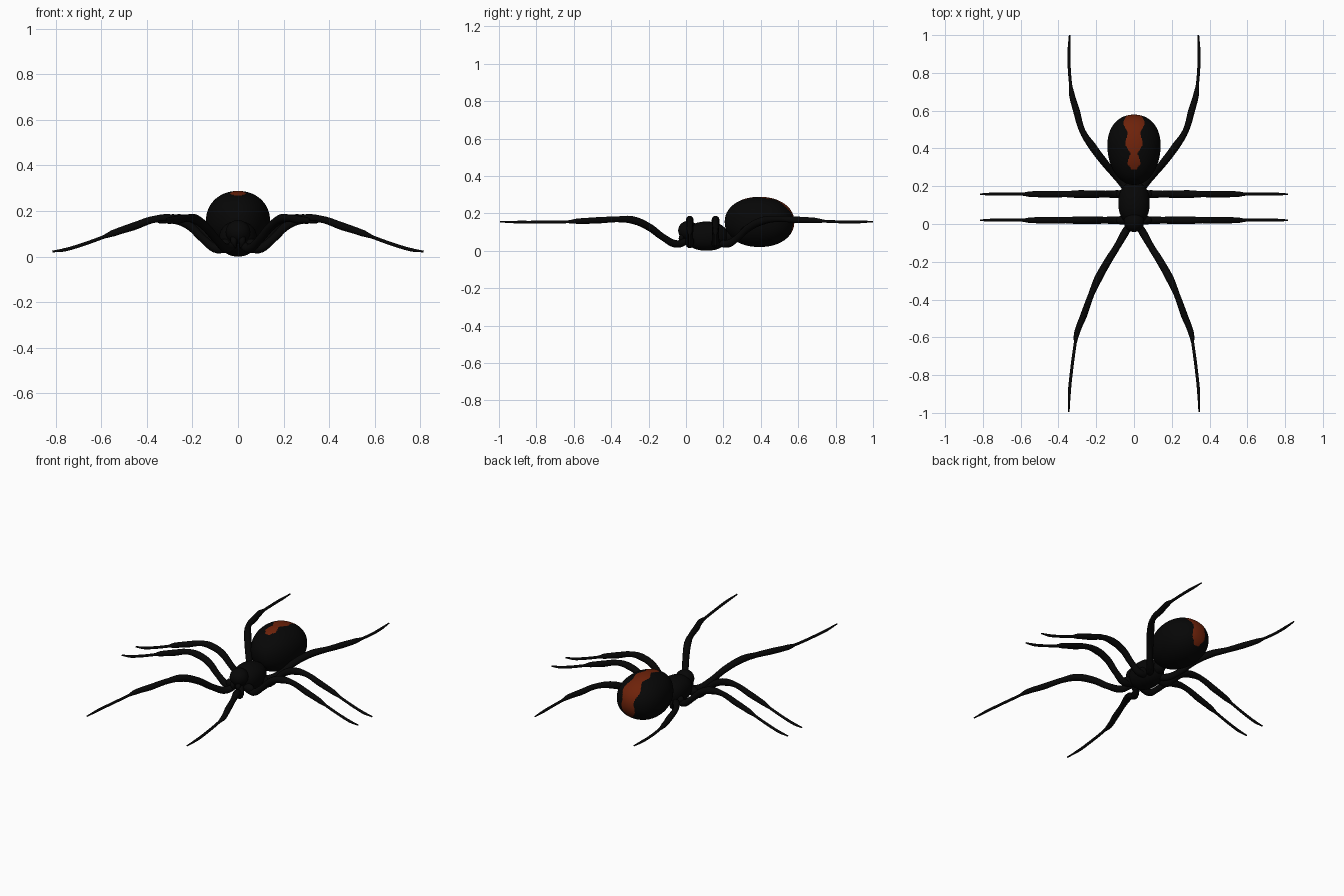
import bpy, bmesh, math
from mathutils import Vector

cube = bpy.data.objects.get("Cube")
if cube:
    bpy.data.objects.remove(cube, do_unlink=True)


def material(name, rgb):
    m = bpy.data.materials.new(name)
    m.use_nodes = True
    m.diffuse_color = (*rgb, 1)
    m.node_tree.nodes["Principled BSDF"].inputs["Base Color"].default_value = (*rgb, 1)
    return m


BLACK = material("glossy black", (0.002, 0.002, 0.002))
RED = material("stripe red", (0.155, 0.016, 0.003))


def ellipsoid(name, centre, radii, segments=32, rings=20, power=2.0):
    """Rounded body whose poles lie on the x axis; power above 2 makes it boxier."""
    bm = bmesh.new()
    bmesh.ops.create_uvsphere(bm, u_segments=segments, v_segments=rings, radius=1)
    for v in bm.verts:
        p = Vector((v.co.z, v.co.x, v.co.y))
        p /= sum(abs(c) ** power for c in p) ** (1 / power)
        v.co = [c + r * k for c, r, k in zip(centre, radii, p)]
    bmesh.ops.recalc_face_normals(bm, faces=bm.faces)
    for f in bm.faces:
        f.smooth = True
    mesh = bpy.data.meshes.new(name)
    bm.to_mesh(mesh)
    bm.free()
    mesh.materials.append(BLACK)
    obj = bpy.data.objects.new(name, mesh)
    bpy.context.collection.objects.link(obj)
    return obj


def limb(name, points, radii, side):
    """Smooth tapering tube through the points, mirrored by side."""
    curve = bpy.data.curves.new(name, "CURVE")
    curve.dimensions = "3D"
    curve.bevel_depth = 1
    curve.bevel_resolution = 3
    curve.resolution_u = 6
    curve.use_fill_caps = True
    spline = curve.splines.new("BEZIER")
    spline.bezier_points.add(len(points) - 1)
    for bp, (x, y, z), r in zip(spline.bezier_points, points, radii):
        bp.co = (x * side, y, z)
        bp.radius = r
        bp.handle_left_type = bp.handle_right_type = "AUTO"
    curve.materials.append(BLACK)
    obj = bpy.data.objects.new(name, curve)
    bpy.context.collection.objects.link(obj)


# Stripe outline: angle from straight up towards the back, and half width there
STRIPE = [(-44, 0.014), (-30, 0.034), (-8, 0.021), (14, 0.045), (36, 0.035),
          (62, 0.057), (82, 0.04), (100, 0.045), (118, 0.018)]


def stripe_half_width(angle):
    for (a, wa), (b, wb) in zip(STRIPE, STRIPE[1:]):
        if a <= angle < b:
            t = (angle - a) / (b - a)
            return wa + (wb - wa) * t * t * (3 - 2 * t)
    return 0


# Abdomen, narrower towards the waist, with the stripe along the top and back
abdomen_centre = Vector((0, 0.393, 0.154))
abdomen = ellipsoid("abdomen", abdomen_centre, (0.14, 0.186, 0.134), 160, 110, 2.12)
for v in abdomen.data.vertices:
    v.co.x *= 1 + 0.1 * (v.co.y - abdomen_centre.y) / 0.186
abdomen.data.materials.append(RED)
for f in abdomen.data.polygons:
    d = f.center - abdomen_centre
    angle = math.degrees(math.atan2(d.y, d.z))
    if abs(d.x) < stripe_half_width(angle):
        f.material_index = 1

# Front body, head and waist
ellipsoid("thorax", (0, 0.11, 0.078), (0.083, 0.115, 0.078), power=2.2)
ellipsoid("head", (0, 0.012, 0.108), (0.054, 0.054, 0.052))
ellipsoid("waist", (0, 0.215, 0.075), (0.035, 0.05, 0.035))

# Legs: each path runs from hip to tip
side_path = [(0.03, 0.05), (0.09, 0.034), (0.15, 0.075), (0.22, 0.14), (0.29, 0.165), (0.36, 0.165),
             (0.46, 0.132), (0.55, 0.102), (0.59, 0.086), (0.70, 0.047), (0.76, 0.03), (0.815, 0.022)]
front_path = [(0.02, 0.0, 0.05), (0.05, -0.05, 0.036), (0.09, -0.12, 0.07), (0.14, -0.20, 0.128),
              (0.19, -0.29, 0.165), (0.225, -0.37, 0.168), (0.265, -0.48, 0.162),
              (0.303, -0.58, 0.158), (0.311, -0.63, 0.155), (0.331, -0.78, 0.153),
              (0.342, -0.89, 0.153), (0.345, -0.995, 0.155)]
back_path = [(0.03, 0.17, 0.05), (0.06, 0.215, 0.036), (0.11, 0.27, 0.065), (0.16, 0.33, 0.12),
             (0.22, 0.41, 0.16), (0.272, 0.49, 0.17), (0.305, 0.6, 0.165), (0.33, 0.69, 0.162),
             (0.336, 0.74, 0.158), (0.344, 0.85, 0.154), (0.344, 0.92, 0.154), (0.341, 1.0, 0.156)]
thickness = [0.018, 0.021, 0.018, 0.02, 0.021, 0.016, 0.018, 0.015, 0.008, 0.008, 0.008, 0.004]

for side, word in ((1, "left"), (-1, "right")):
    limb(f"{word}_front_leg", front_path, thickness, side)
    limb(f"{word}_back_leg", back_path, thickness, side)
    for y, place in ((0.02, "second"), (0.158, "third")):
        limb(f"{word}_{place}_leg", [(x, y, z) for x, z in side_path], thickness, side)
        ellipsoid(f"{word}_{place}_hip", (0.06 * side, y, 0.05), (0.035, 0.024, 0.028), 16, 12)
    # Short fangs tucked below the head
    limb(f"{word}_fang", [(0.018, -0.015, 0.085), (0.018, -0.026, 0.065), (0.012, -0.022, 0.04)],
         [0.016, 0.014, 0.005], side)
